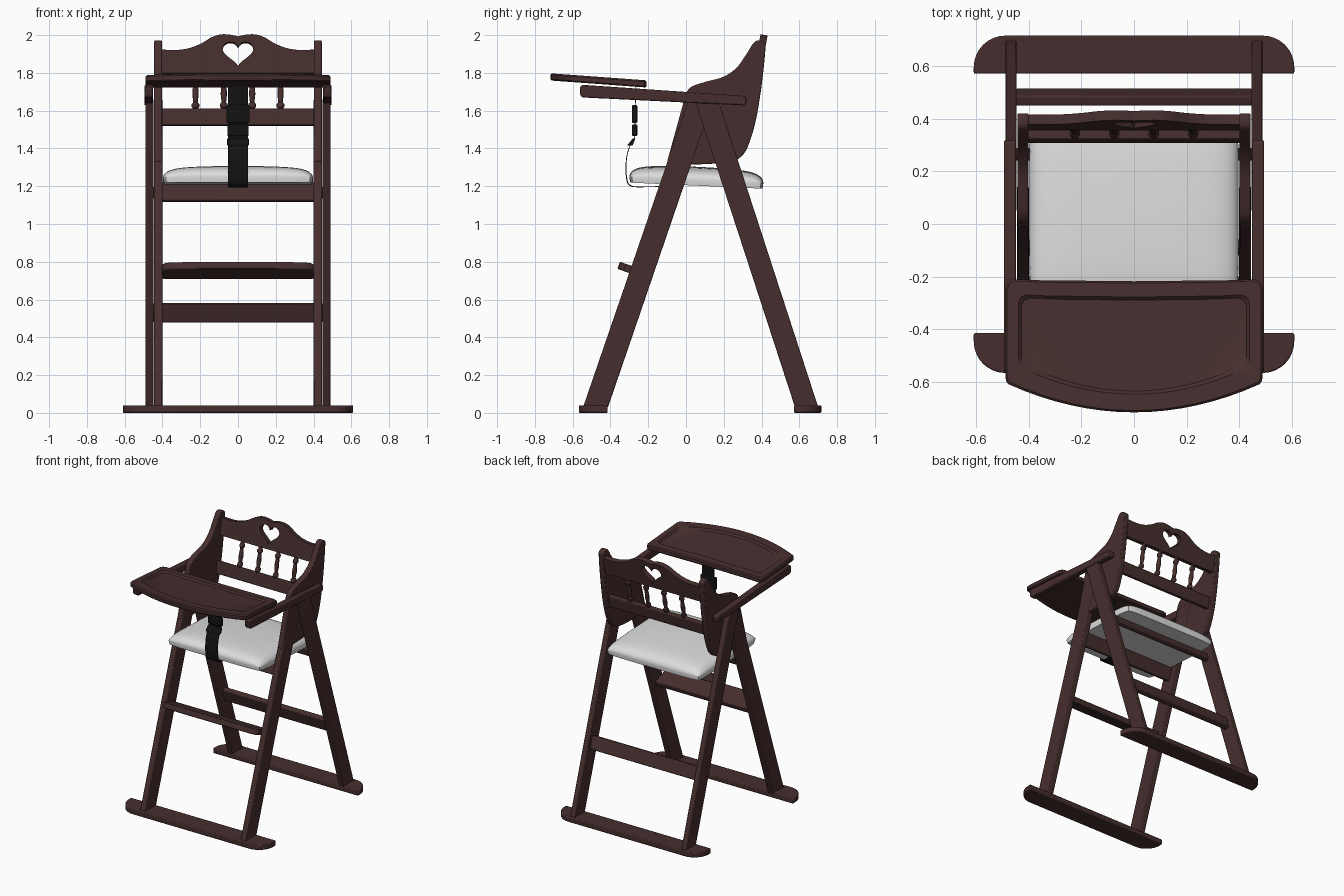
import bpy, bmesh, math

if "Cube" in bpy.data.objects:
    bpy.data.objects.remove(bpy.data.objects["Cube"])


def material(name, rgb):
    m = bpy.data.materials.new(name)
    m.diffuse_color = (*rgb, 1)
    m.use_nodes = True
    m.node_tree.nodes["Principled BSDF"].inputs["Base Color"].default_value = m.diffuse_color
    return m


WOOD = material("dark brown wood", (0.062, 0.027, 0.027))
WHITE = material("white cushion", (0.72, 0.72, 0.72))
BLACK = material("black webbing", (0.006, 0.006, 0.006))


def finish(name, bm, mat, bevel=0.0):
    bmesh.ops.recalc_face_normals(bm, faces=bm.faces)
    me = bpy.data.meshes.new(name)
    bm.to_mesh(me)
    bm.free()
    ob = bpy.data.objects.new(name, me)
    bpy.context.collection.objects.link(ob)
    me.materials.append(mat)
    if bevel:
        b = ob.modifiers.new("bevel", 'BEVEL')
        b.width, b.segments, b.limit_method = bevel, 2, 'ANGLE'
        b.angle_limit = math.radians(40)
    return ob


def loft(name, loops, mat, bevel=0.0):
    """Join equal-length loops of 3D points and cap both ends."""
    bm = bmesh.new()
    rows = [[bm.verts.new(p) for p in loop] for loop in loops]
    n = len(rows[0])
    for a, b in zip(rows, rows[1:]):
        for i in range(n):
            j = (i + 1) % n
            bm.faces.new((a[i], a[j], b[j], b[i]))
    bm.faces.new(rows[0])
    bm.faces.new(rows[-1])
    return finish(name, bm, mat, bevel)


def prism_x(name, pts, x0, x1, mat=WOOD, bevel=0.006):
    """Extrude a (y, z) profile along x."""
    return loft(name, [[(x, y, z) for y, z in pts] for x in (x0, x1)], mat, bevel)


def crossbar(name, y, z, h, t, lean, half, bevel=0.006):
    """Bar across x with its height h leaning towards +y by 'lean'."""
    c, s = math.cos(lean), math.sin(lean)
    pts = [(y + a * t / 2 * c + b * h / 2 * s, z - a * t / 2 * s + b * h / 2 * c)
           for a, b in ((-1, -1), (1, -1), (1, 1), (-1, 1))]
    return prism_x(name, pts, -half, half, WOOD, bevel)


def smooth(pts, n=5):
    """Catmull-Rom curve through open points."""
    out = []
    p = [pts[0]] + pts + [pts[-1]]
    for a, b, c, d in zip(p, p[1:], p[2:], p[3:]):
        for k in range(n):
            t = k / n
            out.append(tuple(0.5 * (2 * b[i] + (c[i] - a[i]) * t
                       + (2 * a[i] - 5 * b[i] + 4 * c[i] - d[i]) * t * t
                       + (3 * b[i] - a[i] - 3 * c[i] + d[i]) * t ** 3) for i in (0, 1)))
    return out + [pts[-1]]


# Floor runners with rounded outer corners
def runner(name, y_in, y_out):
    r, d = 0.12, (1 if y_out > y_in else -1)
    pts = [(-0.61, y_in), (0.61, y_in)]
    arc = [(0.49 + r * math.cos(a * math.pi / 16), y_out - d * r * (1 - math.sin(a * math.pi / 16)))
           for a in range(9)]
    pts += arc + [(-x, y) for x, y in reversed(arc)]
    loft(name, [[(x, y, z) for x, y in pts] for z in (0, 0.04)], WOOD, 0.006)


runner("front_runner", -0.415, -0.567)
runner("rear_runner", 0.572, 0.717)

# Legs, side panels and tray arms, one of each per side
panel = smooth([(-0.10, 1.33), (-0.02, 1.62), (0.0, 1.69), (0.03, 1.727), (0.10, 1.752), (0.20, 1.78),
                (0.27, 1.83), (0.32, 1.90), (0.355, 1.955), (0.38, 1.972), (0.415, 1.96),
                (0.42, 1.92), (0.40, 1.73), (0.37, 1.55), (0.335, 1.43), (0.30, 1.365),
                (0.24, 1.33), (0.12, 1.318), (0.0, 1.315), (-0.06, 1.318)])
for s, side in ((-1, "left"), (1, "right")):
    prism_x(f"{side}_front_leg", [(-0.545, 0.03), (-0.413, 0.03), (0.145, 1.66), (0.015, 1.66)],
            s * 0.40, s * 0.446)
    prism_x(f"{side}_rear_leg", [(0.577, 0.03), (0.70, 0.03), (0.17, 1.66), (0.046, 1.66)],
            s * 0.447, s * 0.489)
    prism_x(f"{side}_side_panel", panel, s * 0.402, s * 0.444)
    prism_x(f"{side}_tray_arm",
            [(-0.55, 1.67), (-0.56, 1.685), (-0.56, 1.725), (-0.55, 1.737), (0.31, 1.678),
             (0.32, 1.668), (0.32, 1.638), (0.31, 1.628)], s * 0.45, s * 0.495)

# Crossbars between the legs
crossbar("seat_front_rail", -0.09, 1.168, 0.10, 0.035, 0.33, 0.405)
crossbar("seat_rear_rail", 0.265, 1.165, 0.06, 0.035, -0.32, 0.45)
crossbar("rear_stretcher", 0.483, 0.53, 0.098, 0.04, -0.32, 0.45)

# Footrest board with rounded front corners, front edge raised
front = [(0.40, -0.13), (0.40, 0.0), (0.385, 0.018), (0.35, 0.03), (0.2, 0.034)]
outline = front + [(-x, d) for x, d in reversed(front)]
c, sn = math.cos(0.34), math.sin(0.34)
loft("footrest", [[(x, -0.318 - d * c - t * sn, 0.789 + d * sn - t * c) for x, d in outline]
                  for t in (0, 0.04)], WOOD, 0.006)

# Backrest: lower rail, spindles, top rail with a heart opening
LEAN = 0.19
crossbar("back_lower_rail", 0.333, 1.565, 0.09, 0.035, LEAN, 0.405)
for i, x in enumerate((-0.225, -0.075, 0.075, 0.225)):
    rings = []
    for h, r in ((0, 0.015), (0.02, 0.013), (0.03, 0.02), (0.045, 0.02), (0.055, 0.012), (0.10, 0.017),
                 (0.155, 0.012), (0.165, 0.02), (0.18, 0.02), (0.19, 0.013), (0.23, 0.013)):
        z = 1.59 + h
        rings.append([(x + r * math.cos(a * math.pi / 6),
                       0.335 + (z - 1.565) * LEAN + r * math.sin(a * math.pi / 6), z) for a in range(12)])
    loft(f"back_spindle_{i + 1}", rings, WOOD)

half = smooth([(0.405, 1.92), (0.32, 1.918), (0.25, 1.93), (0.19, 1.955), (0.14, 1.985),
               (0.09, 2.0), (0.045, 1.999), (0.0, 1.99)])
edge = half + [(-x, z) for x, z in reversed(half[:-1])] + [(-0.405, 1.795), (0.405, 1.795)]
heart = []
for k in range(40):
    t = k * math.tau / 40
    heart.append((0.0051 * 16 * math.sin(t) ** 3, 1.907 + 0.0045 * (13 * math.cos(t)
                  - 5 * math.cos(2 * t) - 2 * math.cos(3 * t) - math.cos(4 * t))))
cu = bpy.data.curves.new("back_top_rail", 'CURVE')
cu.dimensions, cu.fill_mode = '2D', 'BOTH'
cu.extrude = 0.019
for pts in (edge, heart):
    sp = cu.splines.new('POLY')
    sp.points.add(len(pts) - 1)
    for p, (x, z) in zip(sp.points, pts):
        p.co = (x, (z - 1.80) / math.cos(LEAN), 0, 1)
    sp.use_cyclic_u = True
cu.materials.append(WOOD)
rail = bpy.data.objects.new("back_top_rail", cu)
bpy.context.collection.objects.link(rail)
rail.location = (0, 0.375, 1.80)
rail.rotation_euler.x = math.pi / 2 - LEAN
bpy.context.view_layer.objects.active = rail
rail.select_set(True)
bpy.ops.object.convert(target='MESH')

# Padded seat: domed top, rounded rim, flat underside
N = 28
bm = bmesh.new()
grid = []
for i in range(N + 1):
    v = -math.cos(math.pi * i / N)
    row = []
    for j in range(N + 1):
        u = -math.cos(math.pi * j / N)
        # pull the corners in a little
        x, y = u * 0.398 * (1 - 0.035 * v ** 8), 0.055 + v * 0.355 * (1 - 0.035 * u ** 8)
        rim = (max(0, 1 - abs(u) ** 9) * max(0, 1 - abs(v) ** 9)) ** 0.5
        h = 0.028 + 0.042 * rim + 0.028 * (1 - u * u) ** 0.5 * (1 - v * v) ** 0.5
        row.append(bm.verts.new((x, y, 1.221 - 0.045 * (y + 0.3) + h)))
    grid.append(row)
for a, b in zip(grid, grid[1:]):
    for j in range(N):
        bm.faces.new((a[j], a[j + 1], b[j + 1], b[j]))
rim = grid[0][:-1] + [r[-1] for r in grid[:-1]] + grid[-1][:0:-1] + [r[0] for r in grid[:0:-1]]
low = [bm.verts.new((v.co.x * 0.985, 0.055 + (v.co.y - 0.055) * 0.985, v.co.z - 0.03)) for v in rim]
for k in range(len(rim)):
    m = (k + 1) % len(rim)
    bm.faces.new((rim[k], rim[m], low[m], low[k]))
bm.faces.new(low)
finish("seat_cushion", bm, WHITE)


# Tray with a bowed front and a shallow recess
def tray_loop(hx, yb, ys, yf, r, dz):
    q = [(hx, ys + r), (hx - 0.1 * r, ys + 0.4 * r), (hx - 0.4 * r, ys)]
    x0 = hx - 0.4 * r
    arc = [(x0 * (1 - k / 8), yf + (ys - yf) * (1 - k / 8) ** 2) for k in range(1, 9)]
    right = [(0, yb - 0.008), (hx - 0.12, yb - 0.004), (hx - r, yb), (hx - 0.3 * r, yb - 0.3 * r),
             (hx, yb - r)] + q + arc
    pts = right + [(-x, y) for x, y in right[-2:0:-1]]
    return [(x, y, 1.761 - 0.073 * (y + 0.215) + dz) for x, y in pts]


loft("tray", [tray_loop(0.485, -0.215, -0.605, -0.712, 0.03, -0.038),
              tray_loop(0.490, -0.210, -0.610, -0.717, 0.03, -0.031),
              tray_loop(0.490, -0.210, -0.610, -0.717, 0.03, -0.008),
              tray_loop(0.483, -0.217, -0.603, -0.710, 0.03, 0.0),
              tray_loop(0.440, -0.270, -0.548, -0.648, 0.03, 0.0),
              tray_loop(0.428, -0.282, -0.536, -0.636, 0.03, -0.012)], WOOD)

# Crotch strap with buckle, from under the tray down over the seat front
path = smooth([(-0.268, 1.74), (-0.272, 1.60), (-0.274, 1.46), (-0.30, 1.41), (-0.318, 1.34),
               (-0.318, 1.25), (-0.295, 1.20), (-0.20, 1.195), (-0.10, 1.20)])
back = [(y + 0.005, z + 0.004) for y, z in reversed(path)]
prism_x("strap", path + back, -0.052, 0.052, BLACK, 0)
for nm, z0, z1, w in (("upper_buckle", 1.535, 1.63, 0.062), ("lower_buckle", 1.465, 1.527, 0.056)):
    prism_x(nm, [(-0.286, z0), (-0.258, z0), (-0.258, z1), (-0.286, z1)], -w, w, BLACK, 0.006)
prism_x("strap_slider", [(-0.283, 1.415), (-0.312, 1.415), (-0.283, 1.452), (-0.268, 1.452)],
        -0.057, 0.057, BLACK, 0.003)

# Smooth shading with sharp edges kept
for ob in bpy.context.scene.objects:
    ob.select_set(ob.type == 'MESH')
bpy.context.view_layer.objects.active = rail
bpy.ops.object.shade_smooth_by_angle(angle=math.radians(35))
